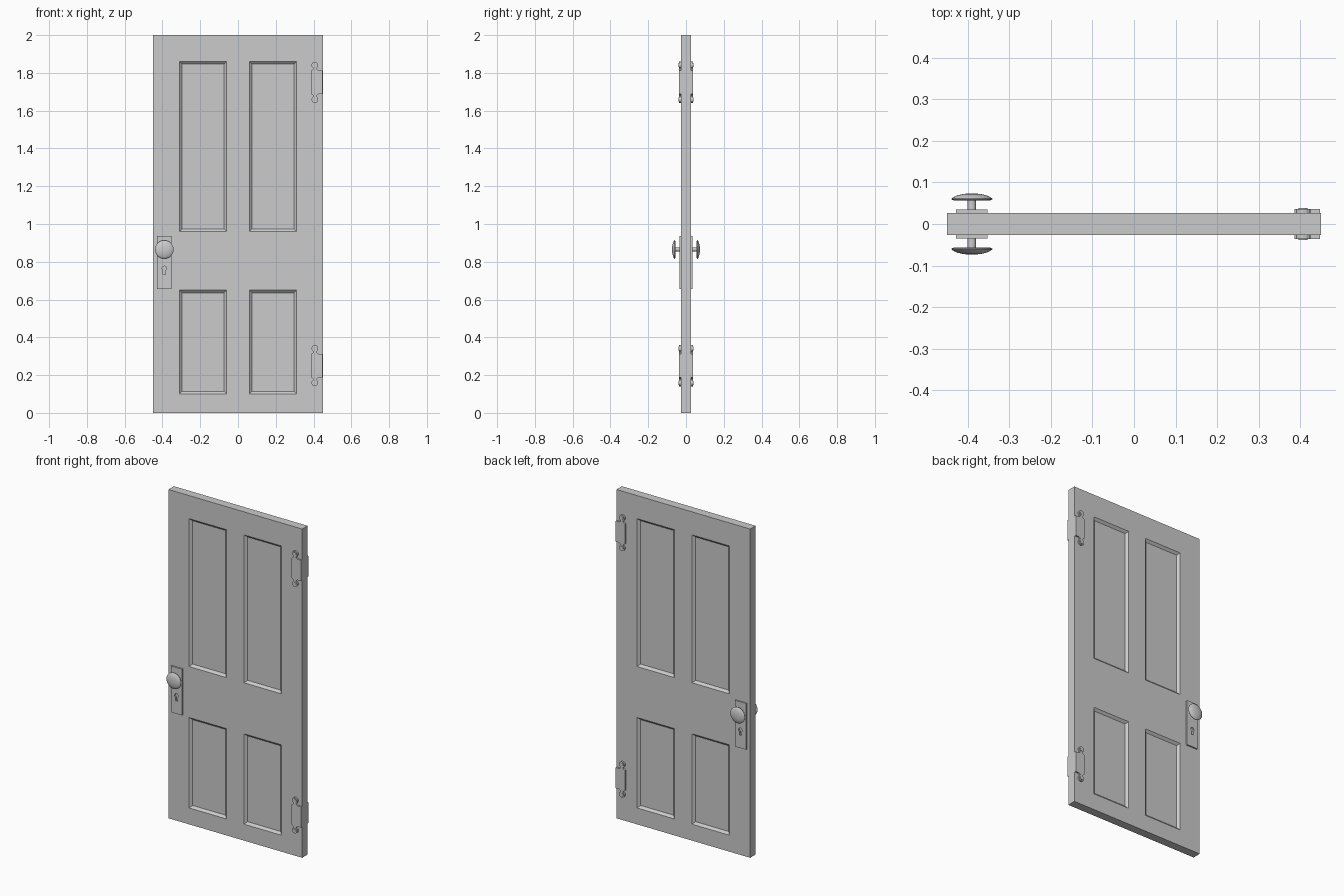
import bpy, bmesh
from math import pi, sin, cos, radians
from mathutils import Matrix, Vector

cube = bpy.data.objects.get("Cube")
if cube:
    bpy.data.objects.remove(cube, do_unlink=True)

grey = bpy.data.materials.new("plain grey")
grey.use_nodes = True
colour = (0.6, 0.6, 0.6, 1)
grey.diffuse_color = colour
grey.node_tree.nodes["Principled BSDF"].inputs["Base Color"].default_value = colour

HALF = 0.026            # half the door thickness
LOCK_X, KNOB_Z, KEY_Z = -0.39, 0.865, 0.765


def add(name, bm, smooth=False):
    bmesh.ops.recalc_face_normals(bm, faces=bm.faces)
    mesh = bpy.data.meshes.new(name)
    bm.to_mesh(mesh)
    bm.free()
    mesh.materials.append(grey)
    ob = bpy.data.objects.new(name, mesh)
    bpy.context.collection.objects.link(ob)
    if smooth:
        bpy.ops.object.select_all(action='DESELECT')
        ob.select_set(True)
        bpy.context.view_layer.objects.active = ob
        bpy.ops.object.shade_smooth_by_angle(angle=radians(35))
    return ob


def arc(cx, cz, r, start, end, n=12):
    angles = [radians(start + (end - start) * i / n) for i in range(n + 1)]
    return [(cx + r * cos(a), cz + r * sin(a)) for a in angles]


def plate(name, outlines, near, far, side):
    """Flat plate from closed x-z outlines (later ones are holes), between two depths."""
    bm = bmesh.new()
    edges = []
    for outline in outlines:
        vs = [bm.verts.new((x, side * near, z)) for x, z in outline]
        edges += [bm.edges.new((a, b)) for a, b in zip(vs, vs[1:] + vs[:1])]
    bmesh.ops.triangle_fill(bm, edges=edges, use_beauty=True, normal=(0, 1, 0))
    out = bmesh.ops.extrude_face_region(bm, geom=bm.faces[:], use_keep_orig=True)
    moved = [g for g in out["geom"] if isinstance(g, bmesh.types.BMVert)]
    bmesh.ops.translate(bm, verts=moved, vec=(0, side * (far - near), 0))
    return add(name, bm)


# Door slab with four bevelled, sunken panels on each face
xs, zs = (-0.31, -0.06, 0.06, 0.31), (0.10, 0.65, 0.96, 1.86)
bm = bmesh.new()
bmesh.ops.create_cube(bm, size=1, matrix=Matrix.Translation((0, 0, 1)) @ Matrix.Diagonal((0.9, 2 * HALF, 2, 1)))
for axis, cuts in ((Vector((1, 0, 0)), xs), (Vector((0, 0, 1)), zs)):
    for c in cuts:
        bmesh.ops.bisect_plane(bm, geom=bm.verts[:] + bm.edges[:] + bm.faces[:],
                               plane_co=axis * c, plane_no=axis)


def is_panel(f):
    c = f.calc_center_median()
    return (abs(f.normal.y) > 0.9 and xs[2] < abs(c.x) < xs[3]
            and (zs[0] < c.z < zs[1] or zs[2] < c.z < zs[3]))


bm.normal_update()
bmesh.ops.inset_individual(bm, faces=[f for f in bm.faces if is_panel(f)],
                           thickness=0.02, depth=-0.013)
add("door_slab", bm)

# Knob profile as (radius, depth), from the stem outwards
knob_profile = [(0.010, 0.034), (0.010, 0.056), (0.042, 0.056), (0.049, 0.059), (0.049, 0.061),
                (0.044, 0.065), (0.035, 0.069), (0.022, 0.072), (0.010, 0.0733), (0, 0.0735)]

for side, label in ((-1, "front"), (1, "back")):
    # Lock plate pierced by a keyhole
    left, right, low, high = -0.428, -0.353, 0.655, 0.936
    rect = [(left, low), (right, low), (right, high), (left, high)]
    keyhole = arc(LOCK_X, KEY_Z, 0.012, -60, 240) + [(LOCK_X - 0.007, 0.732), (LOCK_X + 0.007, 0.732)]
    plate(label + "_lock_plate", [rect, keyhole], HALF, 0.035, side)

    # Turned knob
    bm = bmesh.new()
    vs = [bm.verts.new((LOCK_X + r, side * d, KNOB_Z)) for r, d in knob_profile]
    es = [bm.edges.new(pair) for pair in zip(vs, vs[1:])]
    bmesh.ops.spin(bm, geom=vs + es, cent=(LOCK_X, 0, KNOB_Z), axis=(0, 1, 0),
                   angle=2 * pi, steps=32, use_duplicate=False)
    bmesh.ops.remove_doubles(bm, verts=bm.verts, dist=0.0001)
    add(label + "_knob", bm, smooth=True)

    # Hinges: a leaf, a barrel strip and a round finial at each end
    for z, level in ((0.25, "lower"), (1.75, "upper")):
        name = label + "_" + level + "_hinge"
        x = 0.407
        upper = arc(x, z + 0.091, 0.018, -60, 240)
        lower = arc(x, z - 0.091, 0.018, 120, 420)
        outline = ([(0.448, z - 0.063), (0.448, z + 0.063), (x + 0.018, z + 0.063), (x + 0.009, z + 0.07)]
                   + upper + [(x - 0.009, z + 0.07), (x - 0.021, z + 0.06), (x - 0.021, z - 0.06),
                              (x - 0.009, z - 0.07)]
                   + lower + [(x + 0.009, z - 0.07), (x + 0.018, z - 0.063)])
        plate(name, [outline], HALF, 0.036, side)
        for end in (-1, 1):
            disc = arc(x, z + end * 0.091, 0.011, 0, 330, 11)
            plate(name + ("_top" if end > 0 else "_bottom") + "_stud", [disc], 0.036, 0.039, side)
